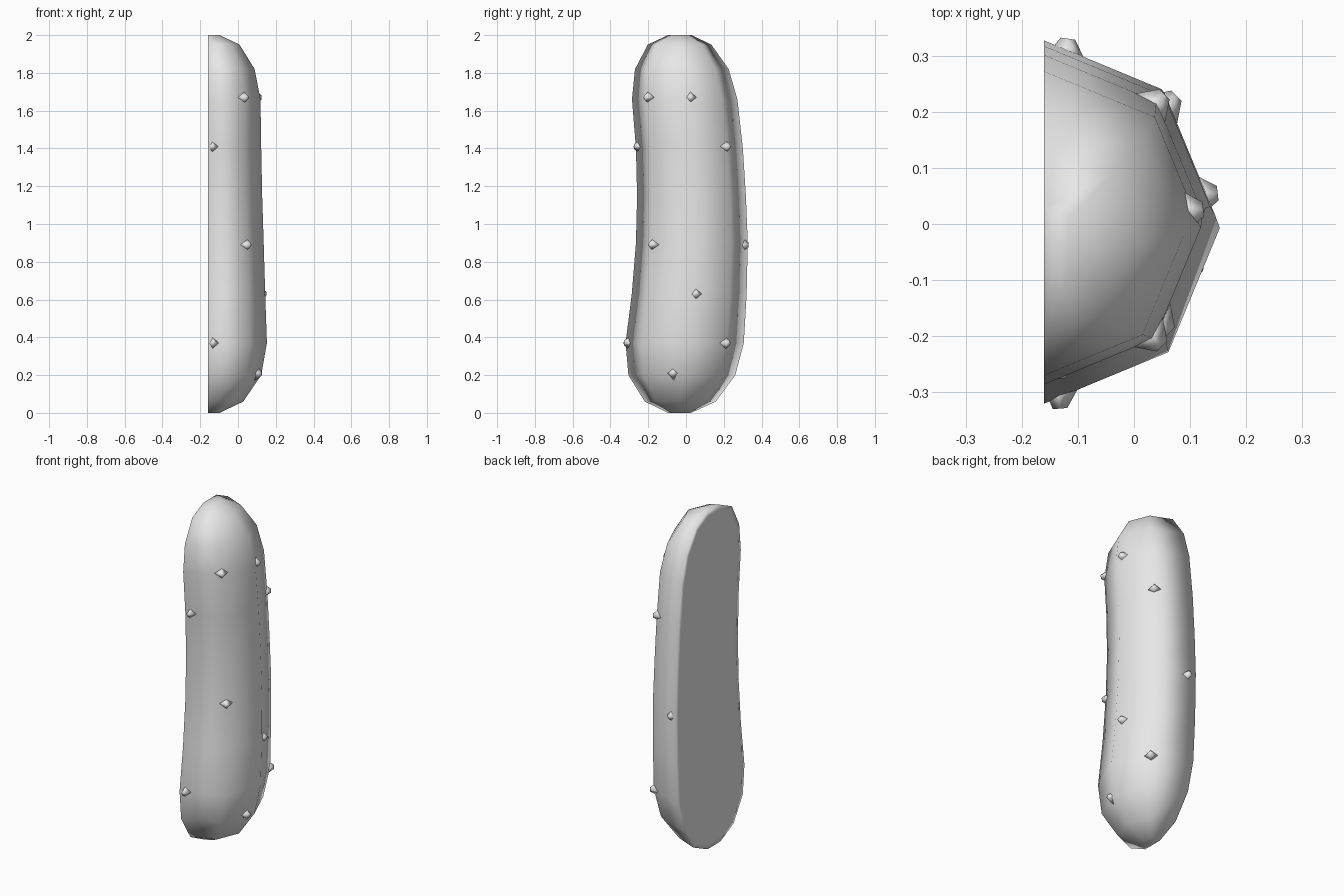
import bpy, bmesh, math
from mathutils import Vector

if "Cube" in bpy.data.objects:
    bpy.data.objects.remove(bpy.data.objects["Cube"])

FLAT_X = -0.16  # plane of the cut face

# height, centre y, radius of each half-octagon ring
RINGS = [(0, -0.035, 0.062), (0.06, -0.03, 0.188), (0.2, -0.022, 0.283),
         (0.37, -0.007, 0.313), (0.63, 0.017, 0.304), (0.9, 0.031, 0.296),
         (1.15, 0.029, 0.288), (1.4, 0.018, 0.283), (1.66, -0.007, 0.279),
         (1.82, -0.022, 0.248), (1.95, -0.034, 0.168), (2, -0.033, 0.062)]

grey = bpy.data.materials.new("plain grey")
grey.use_nodes = True
grey.diffuse_color = (0.8, 0.8, 0.8, 1)
grey.node_tree.nodes["Principled BSDF"].inputs["Base Color"].default_value = (0.8, 0.8, 0.8, 1)


def make_object(name, bm):
    bmesh.ops.recalc_face_normals(bm, faces=bm.faces)
    for f in bm.faces:
        f.smooth = True
    mesh = bpy.data.meshes.new(name)
    bm.to_mesh(mesh)
    bm.free()
    mesh.materials.append(grey)
    obj = bpy.data.objects.new(name, mesh)
    bpy.context.collection.objects.link(obj)
    return obj


def ring_at(z):
    for (z0, y0, r0), (z1, y1, r1) in zip(RINGS, RINGS[1:]):
        if z <= z1:
            t = (z - z0) / (z1 - z0)
            return y0 + t * (y1 - y0), r0 + t * (r1 - r0)


# Body: stacked half-octagon rings with a flat cut face
bm = bmesh.new()
rows = []
for z, yc, r in RINGS:
    angles = [math.radians(a) for a in range(-90, 91, 45)]
    rows.append([bm.verts.new((FLAT_X + r * math.cos(a), yc + r * math.sin(a), z))
                 for a in angles])
for low, high in zip(rows, rows[1:]):
    for i in range(4):
        bm.faces.new((low[i], low[i + 1], high[i + 1], high[i]))
bm.faces.new(rows[0])
bm.faces.new(rows[-1])
cut = bm.faces.new([row[0] for row in rows] + [row[-1] for row in reversed(rows)])
bmesh.ops.recalc_face_normals(bm, faces=bm.faces)
bmesh.ops.inset_region(bm, faces=[cut], thickness=0.03)
make_object("cucumber_body", bm)

# Bumps: small blunt four-sided cones (angle around the body, height)
BUMPS = [(-45, 1.67), (7, 1.67), (-85, 1.41), (45, 1.41), (-45, 0.89),
         (82, 0.89), (7, 0.63), (-85, 0.37), (45, 0.37), (-10, 0.21)]
for n, (deg, z) in enumerate(BUMPS, 1):
    yc, r = ring_at(z)
    a = math.radians(deg)
    r *= math.cos(math.pi / 8) / math.cos(math.radians(deg % 45 - 22.5))
    out = Vector((math.cos(a), math.sin(a), 0))
    bm = bmesh.new()
    bmesh.ops.create_cone(bm, cap_ends=True, segments=4, radius1=0.04,
                          radius2=0.013, depth=0.04)
    turn = out.to_track_quat('Z', 'Y')
    place = Vector((FLAT_X, yc, z)) + out * r
    for v in bm.verts:
        v.co = turn @ v.co + place
        v.co.x = max(v.co.x, FLAT_X)
    make_object(f"bump_{n}", bm)
